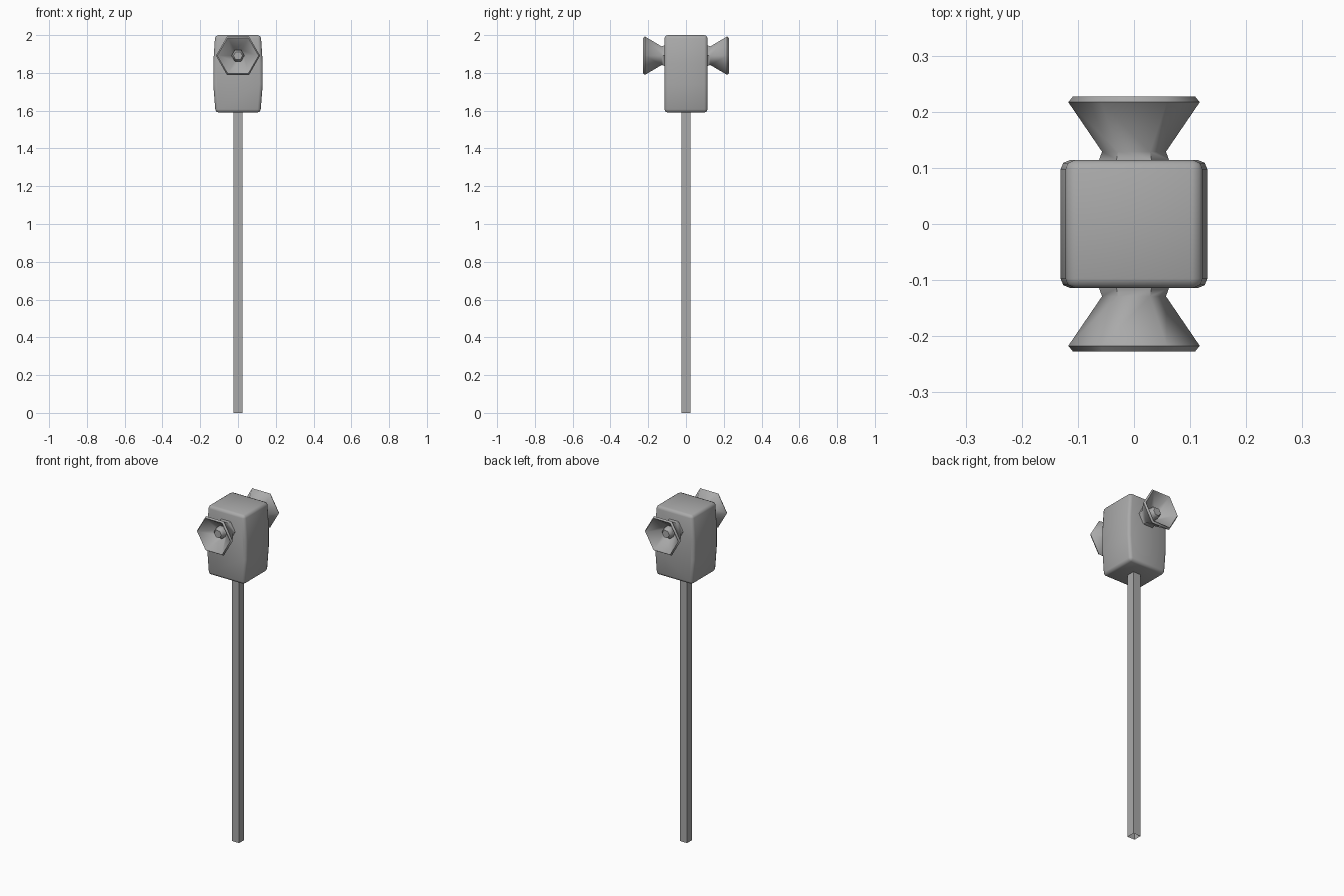
import bpy, bmesh, math
from math import cos, sin, pi, radians

cube = bpy.data.objects.get("Cube")
if cube:
    bpy.data.objects.remove(cube, do_unlink=True)


def material(name, colour):
    m = bpy.data.materials.new(name)
    m.use_nodes = True
    m.diffuse_color = colour
    m.node_tree.nodes["Principled BSDF"].inputs["Base Color"].default_value = colour
    return m


GREY = material("plain_grey", (0.4, 0.4, 0.4, 1))


def finish(name, bm, angle=None):
    bmesh.ops.recalc_face_normals(bm, faces=bm.faces)
    mesh = bpy.data.meshes.new(name)
    bm.to_mesh(mesh)
    bm.free()
    mesh.materials.append(GREY)
    ob = bpy.data.objects.new(name, mesh)
    bpy.context.collection.objects.link(ob)
    if angle:
        bpy.ops.object.select_all(action='DESELECT')
        ob.select_set(True)
        bpy.context.view_layer.objects.active = ob
        bpy.ops.object.shade_smooth_by_angle(angle=radians(angle))
    return ob


# Square pole, open at the bottom
bm = bmesh.new()
bmesh.ops.create_cube(bm, size=1)
for v in bm.verts:
    v.co = (v.co.x * 0.048, v.co.y * 0.048, 0 if v.co.z < 0 else 1.6)
bmesh.ops.delete(bm, geom=[f for f in bm.faces if abs(f.normal.z) > 0.5], context='FACES')
finish("pole", bm)

# Housing: box whose left and right sides bulge at mid height, with bevelled edges
half = [(0.119, 1.59), (0.131, 1.74), (0.131, 1.85), (0.121, 2.0)]
outline = half + [(-x, z) for x, z in reversed(half)]
bm = bmesh.new()
front = bm.faces.new([bm.verts.new((x, -0.114, z)) for x, z in outline])
ext = bmesh.ops.extrude_face_region(bm, geom=[front], use_keep_orig=True)
for v in ext["geom"]:
    if isinstance(v, bmesh.types.BMVert):
        v.co.y = 0.114
bmesh.ops.recalc_face_normals(bm, faces=bm.faces)
sharp = [e for e in bm.edges if e.calc_face_angle(0) > radians(40)]
bmesh.ops.bevel(bm, geom=sharp, offset=0.017, segments=2, profile=0.5, affect='EDGES')
finish("housing", bm, 50)

# Six-sided horn: neck, flared bell, rim, hollow inside and centre knob
# Each entry is (radius, distance from the middle)
HORN = [(0.062, 0.10), (0.062, 0.115), (0.057, 0.129), (0.117, 0.217),
        (0.109, 0.227), (0.102, 0.223), (0.034, 0.145)]
KNOB = [(0.034, 0.145), (0.034, 0.175), (0.024, 0.19)]


def turned(name, profile, side, cap):
    bm = bmesh.new()
    rings = [[bm.verts.new((r * cos(i * pi / 3), side * y, 1.891 + r * sin(i * pi / 3)))
              for i in range(6)] for r, y in profile]
    for a, b in zip(rings, rings[1:]):
        for i in range(6):
            j = (i + 1) % 6
            bm.faces.new((a[i], a[j], b[j], b[i]))
    if cap:
        bm.faces.new(rings[-1])
        bm.faces.new(rings[0])
    finish(name, bm, 52)


for label, side in (("front", -1), ("back", 1)):
    turned(label + "_horn", HORN, side, True)
    turned(label + "_horn_knob", KNOB, side, True)
